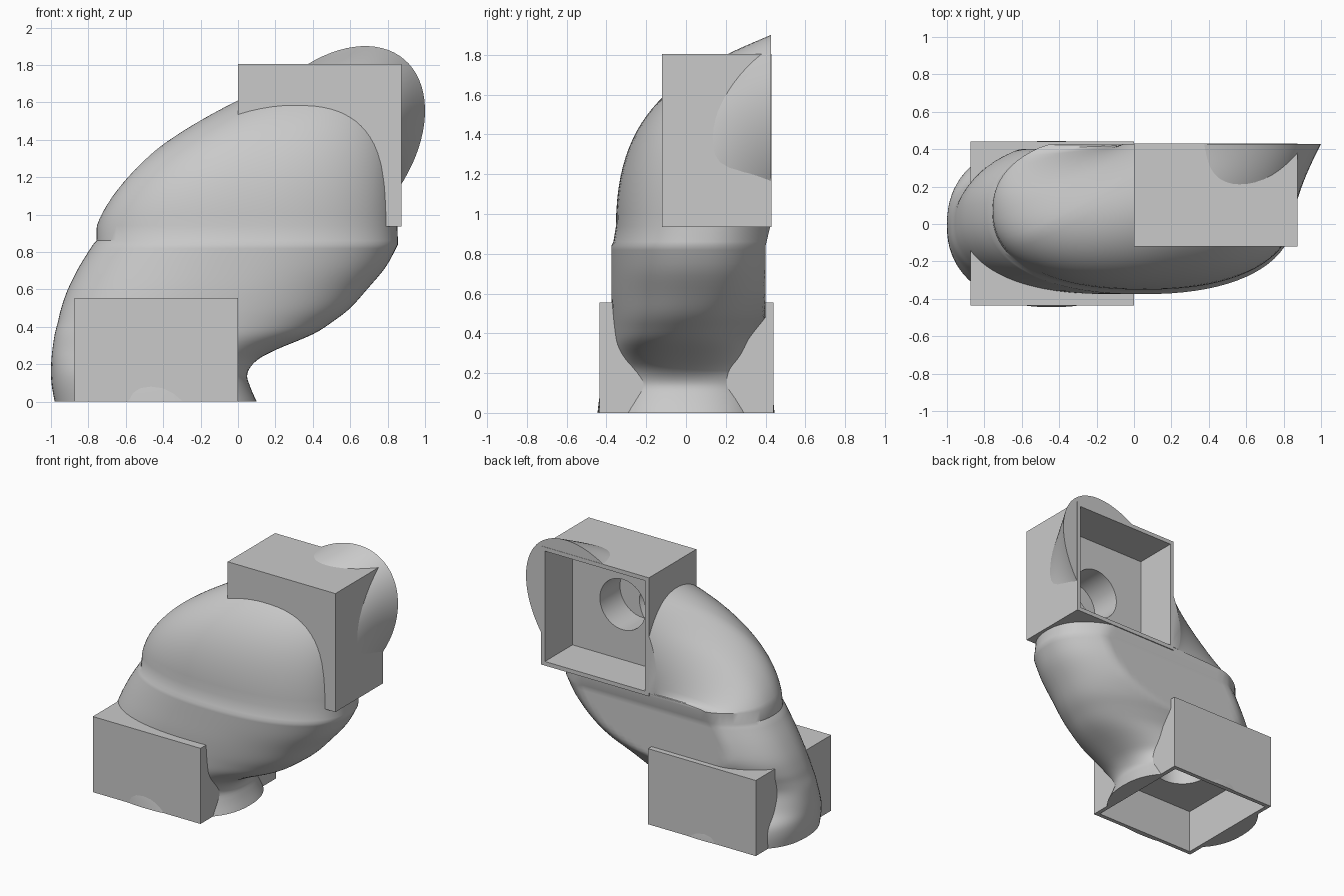
import bpy, bmesh
from math import sin, cos, tau, copysign
from mathutils import Vector

cube = bpy.data.objects.get("Cube")
if cube:
    bpy.data.objects.remove(cube, do_unlink=True)

grey = bpy.data.materials.new("plain grey")
grey.use_nodes = True
grey.diffuse_color = (0.59, 0.59, 0.59, 1)
grey.node_tree.nodes["Principled BSDF"].inputs["Base Color"].default_value = (0.59, 0.59, 0.59, 1)

SEG = 80
ANGLES = [tau * i / SEG for i in range(SEG)]


def finish(name, bm):
    bmesh.ops.recalc_face_normals(bm, faces=bm.faces)
    mesh = bpy.data.meshes.new(name)
    bm.to_mesh(mesh)
    bm.free()
    mesh.materials.append(grey)
    ob = bpy.data.objects.new(name, mesh)
    bpy.context.collection.objects.link(ob)
    return ob


def loft(name, rings):
    """Skin a list of closed rings and cap both ends."""
    bm = bmesh.new()
    loops = [[bm.verts.new(p) for p in ring] for ring in rings]
    for a, b in zip(loops, loops[1:]):
        for i in range(SEG):
            j = (i + 1) % SEG
            bm.faces.new((a[i], a[j], b[j], b[i]))
    bm.faces.new(loops[0])
    bm.faces.new(loops[-1])
    return finish(name, bm)


def box(name, low, high):
    bm = bmesh.new()
    bmesh.ops.create_cube(bm, size=1)
    low, high = Vector(low), Vector(high)
    for v in bm.verts:
        v.co = (low + high) / 2 + v.co * (high - low)
    return finish(name, bm)


def rod(name, start, end, radius):
    start, end = Vector(start), Vector(end)
    turn = (end - start).to_track_quat("Z", "Y")
    return loft(name, [[p + turn @ Vector((radius * cos(a), radius * sin(a), 0)) for a in ANGLES]
                       for p in (start, end)])


def hermite(p0, t0, p1, t1, t):
    s = t * t * (3 - 2 * t)
    return p0 * (1 - s) + p1 * s + t0 * (t * (1 - t) ** 2) + t1 * (t * t * (t - 1))


def full(value):
    """Widen a circle towards a rounded square."""
    return copysign(abs(value) ** 0.87, value)


def lower_ring(z, xl, xr, yf, yb, flat):
    """Horizontal rounded section with its back trimmed flat."""
    return [Vector(((xl + xr) / 2 + (xr - xl) / 2 * full(cos(a)),
                    min((yf + yb) / 2 + (yb - yf) / 2 * full(sin(a)), flat), z))
            for a in ANGLES]


# Lower duct: height, left, right, front, back, flat back limit
sections = [Vector(s) for s in (
    (0.00, -0.98, 0.10, -0.445, 0.445, 0.45),
    (0.08, -0.995, 0.065, -0.435, 0.435, 0.44),
    (0.15, -1.00, 0.05, -0.42, 0.41, 0.43),
    (0.22, -0.998, 0.10, -0.39, 0.35, 0.42),
    (0.28, -0.992, 0.21, -0.375, 0.33, 0.40),
    (0.36, -0.98, 0.40, -0.37, 0.33, 0.40),
    (0.43, -0.962, 0.51, -0.37, 0.37, 0.40),
    (0.50, -0.945, 0.60, -0.372, 0.42, 0.40),
    (0.60, -0.91, 0.69, -0.375, 0.47, 0.40),
    (0.72, -0.85, 0.79, -0.375, 0.49, 0.40),
    (0.84, -0.775, 0.855, -0.375, 0.50, 0.40),
)]
rings = []
for i in range(len(sections) - 1):
    a, b = sections[i], sections[i + 1]
    t0 = (b - sections[max(i - 1, 0)]) / 2
    t1 = (sections[min(i + 2, len(sections) - 1)] - a) / 2
    rings += [lower_ring(*hermite(a, t0, b, t1, k / 4)) for k in range(4)]
rings.append(lower_ring(*sections[-1]))

# Upright band at the joint
rings.append(lower_ring(0.86, -0.757, 0.855, -0.365, 0.50, 0.405))
rings.append(lower_ring(0.94, -0.755, 0.852, -0.352, 0.50, 0.424))

# Upper duct: bends from the level joint to a tilted, flared upright rim
start = rings[-1]
STEPS = 28
for k in range(1, STEPS + 1):
    ring = []
    for a, p0 in zip(ANGLES, start):
        f = a + 0.52
        out = Vector((0.53 * cos(f), 0, 0.226 * cos(f) - 0.524 * sin(f)))
        rim = Vector((0.47, 0.428, 1.33)) + out
        rim.z = max(rim.z, 0.96)
        flare = max(0, cos(f + 0.7))
        left = max(0, -cos(a))
        rise = Vector((0.35 * left, 0, min(1.35 + 0.1 * left, 2.2 * (rim.z - p0.z)) + 0.6 * flare))
        pull = Vector((0.35 * left, 1.2 * ((1 - sin(a)) / 2) ** 1.5, 0)) + out * flare
        ring.append(hermite(p0, rise, rim, pull, k / STEPS))
    rings.append(ring)
body = loft("curved_duct", rings)

# Square sockets
lower_box = box("lower_socket", (-0.875, -0.435, 0), (0, 0.44, 0.555))
upper_box = box("upper_socket", (0, -0.12, 0.935), (0.875, 0.43, 1.805))

# Cutters: socket cavities, and the straight round ports in their inner walls
cutters = [box("lower_cavity", (-0.845, -0.405, -0.1), (-0.03, 0.41, 0.32)),
           box("upper_cavity", (0.03, 0.11, 0.965), (0.845, 0.6, 1.775)),
           rod("lower_port", (-0.4375, 0, 0.25), (-0.4375, 0, 0.6), 0.185),
           rod("upper_port", (0.4375, 0.2, 1.37), (0.4375, -0.123, 1.37), 0.185)]

# Hollow inside the duct joining the two ports
bm = bmesh.new()
bmesh.ops.create_uvsphere(bm, u_segments=48, v_segments=32, radius=1)
lean = Vector((0.875, -0.1, 0.81)).to_track_quat("Z", "Y")
for v in bm.verts:
    v.co = Vector((0, -0.03, 0.95)) + lean @ Vector((v.co.x * 0.2, v.co.y * 0.2, v.co.z * 0.63))
hollow = finish("duct_hollow", bm)

for ob, tools in ((body, cutters + [hollow]), (lower_box, cutters), (upper_box, cutters)):
    bpy.ops.object.select_all(action="DESELECT")
    ob.select_set(True)
    bpy.context.view_layer.objects.active = ob
    for cutter in tools:
        mod = ob.modifiers.new(cutter.name, "BOOLEAN")
        mod.operation = "DIFFERENCE"
        mod.solver = "EXACT"
        mod.use_self = ob == body
        mod.object = cutter
        bpy.ops.object.modifier_apply(modifier=mod.name)
    bpy.ops.object.shade_smooth_by_angle(angle=0.6)

for cutter in cutters + [hollow]:
    bpy.data.objects.remove(cutter, do_unlink=True)
